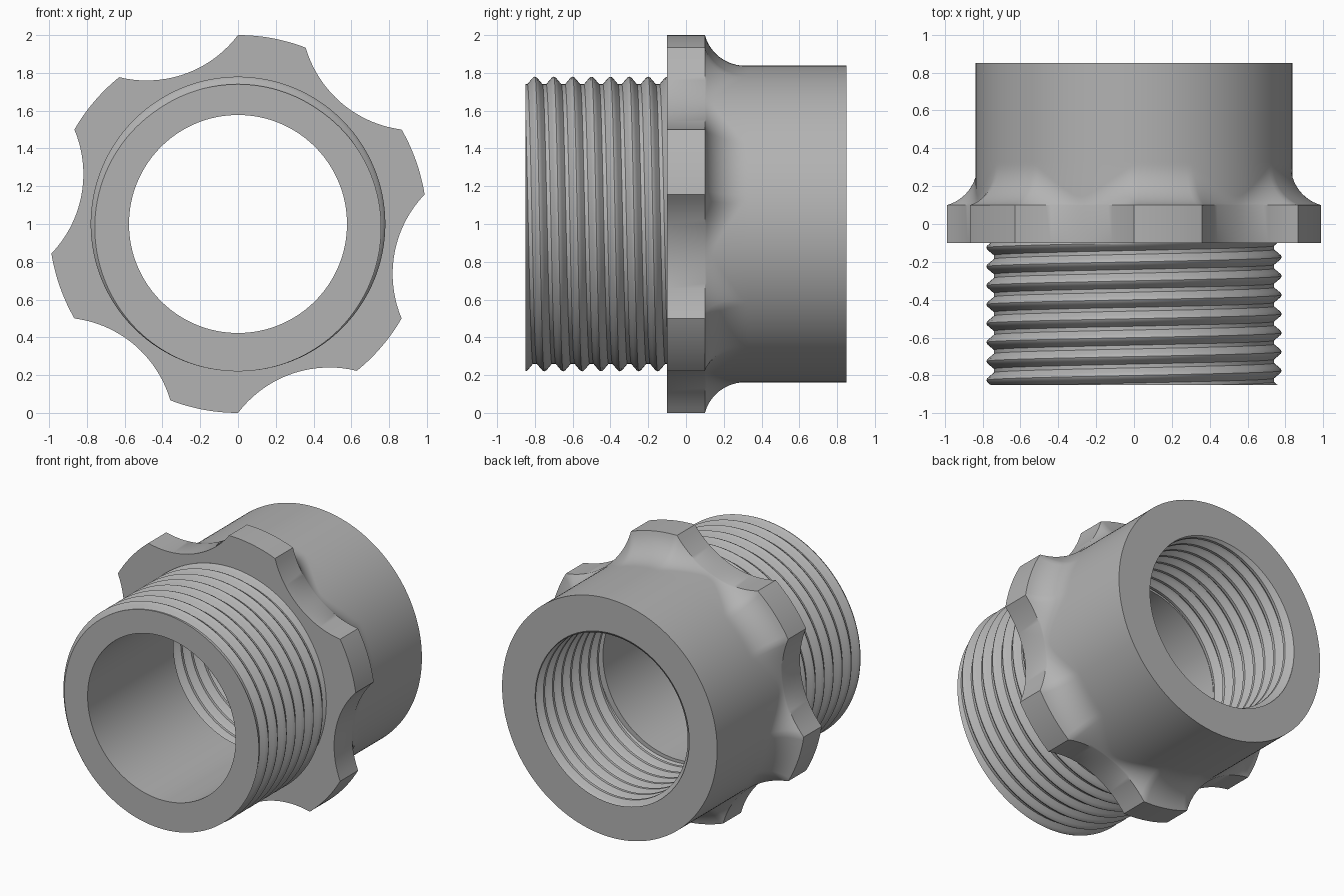
import bpy, bmesh
from math import sin, cos, acos, sqrt, radians, floor

cube = bpy.data.objects.get("Cube")
if cube:
    bpy.data.objects.remove(cube, do_unlink=True)

COLS = 240            # segments around the axis
PITCH = 0.1           # thread pitch
BORE = 0.577          # plain bore radius
SOCKET = 0.838        # socket outer radius
SAMPLES = 10          # rings per thread turn

grey = bpy.data.materials.new("plain_grey")
grey.use_nodes = True
grey.diffuse_color = (0.45, 0.45, 0.45, 1)
grey.node_tree.nodes["Principled BSDF"].inputs["Base Color"].default_value = grey.diffuse_color


def ring(r, y):
    """Plain circular ring."""
    return lambda deg: (r, y)


def lathe(name, rings):
    """Skin a list of rings around the y axis; each ring maps an angle to (radius, y)."""
    bm = bmesh.new()
    grid = []
    for f in rings:
        row = []
        for j in range(COLS + 1):
            deg = 360 * j / COLS
            r, y = f(deg)
            a = radians(deg)
            row.append(bm.verts.new((r * cos(a), y, 1 + r * sin(a))))
        grid.append(row)
    for lower, upper in zip(grid, grid[1:]):
        for j in range(COLS):
            bm.faces.new((lower[j], upper[j], upper[j + 1], lower[j + 1]))
    bmesh.ops.remove_doubles(bm, verts=bm.verts, dist=0.00002)
    mesh = bpy.data.meshes.new(name)
    bm.to_mesh(mesh)
    bm.free()
    mesh.materials.append(grey)
    obj = bpy.data.objects.new(name, mesh)
    bpy.context.collection.objects.link(obj)
    bpy.ops.object.select_all(action='DESELECT')
    obj.select_set(True)
    bpy.context.view_layer.objects.active = obj
    bpy.ops.object.shade_smooth_by_angle(angle=radians(30))
    return obj


def ridge(t):
    """Thread section over one turn: rounded crest at t = 0, straight flanks, narrow root."""
    d = abs(t - floor(t + 0.5))
    if d < 0.15:
        return 1 - 0.25 * (d / 0.15) ** 2
    return max(0, 0.75 * (0.4 - d) / 0.25)


def thread(low, high, r_root, depth, crest_y, crest_deg):
    """Helical rings trimmed flat at both ends."""
    def helix(s):
        def f(deg):
            rise = PITCH * (crest_deg - deg) / 360
            y = min(max(s + rise, low), high)
            return r_root + depth * ridge((y - rise - crest_y) / PITCH), y
        return f
    count = round((high - low) / PITCH * SAMPLES) + 2 * SAMPLES
    start = crest_y + PITCH * floor((low - crest_y) / PITCH - 1)
    return [helix(start + PITCH * k / SAMPLES) for k in range(count + 2 * SAMPLES)]


def outline(deg):
    """Collar outline: six lobes with scooped finger grips between them."""
    local = (deg - 90) % 60
    if local >= 39:
        return 1.0
    scoop, dist = 0.608, 1.451
    a = radians(local - 19.5)
    return min(1.0, dist * cos(a) - sqrt(scoop ** 2 - (dist * sin(a)) ** 2))


def fillet(k):
    """Ring of the constant radius fillet joining collar and socket, k from 1 to 0."""
    rad = 0.22

    def f(deg):
        top = acos(1 - (outline(deg) - SOCKET) / rad)
        a = top * k
        return SOCKET + rad * (1 - cos(a)), 0.1 + rad * (sin(top) - sin(a))
    return f


# Male end: plain bore, flat front face and outer thread
lathe("threaded_spigot",
      [ring(BORE, 0.1), ring(BORE, -0.85)]
      + thread(-0.85, -0.1, 0.74, 0.04, -0.80, 90))

# Scalloped collar with the fillet behind it
lathe("grip_collar",
      [ring(0.74, -0.1), lambda d: (outline(d), -0.1)]
      + [fillet(k / 12) for k in range(12, -1, -1)]
      + [ring(SOCKET, 0.33)])

# Female end: outer wall, flat back face, inner thread and step to the bore
lathe("threaded_socket",
      [ring(SOCKET, 0.33), ring(SOCKET, 0.85)]
      + thread(0.1, 0.85, 0.58, 0.04, 0.85, 180)[::-1]
      + [ring(BORE, 0.1)])
